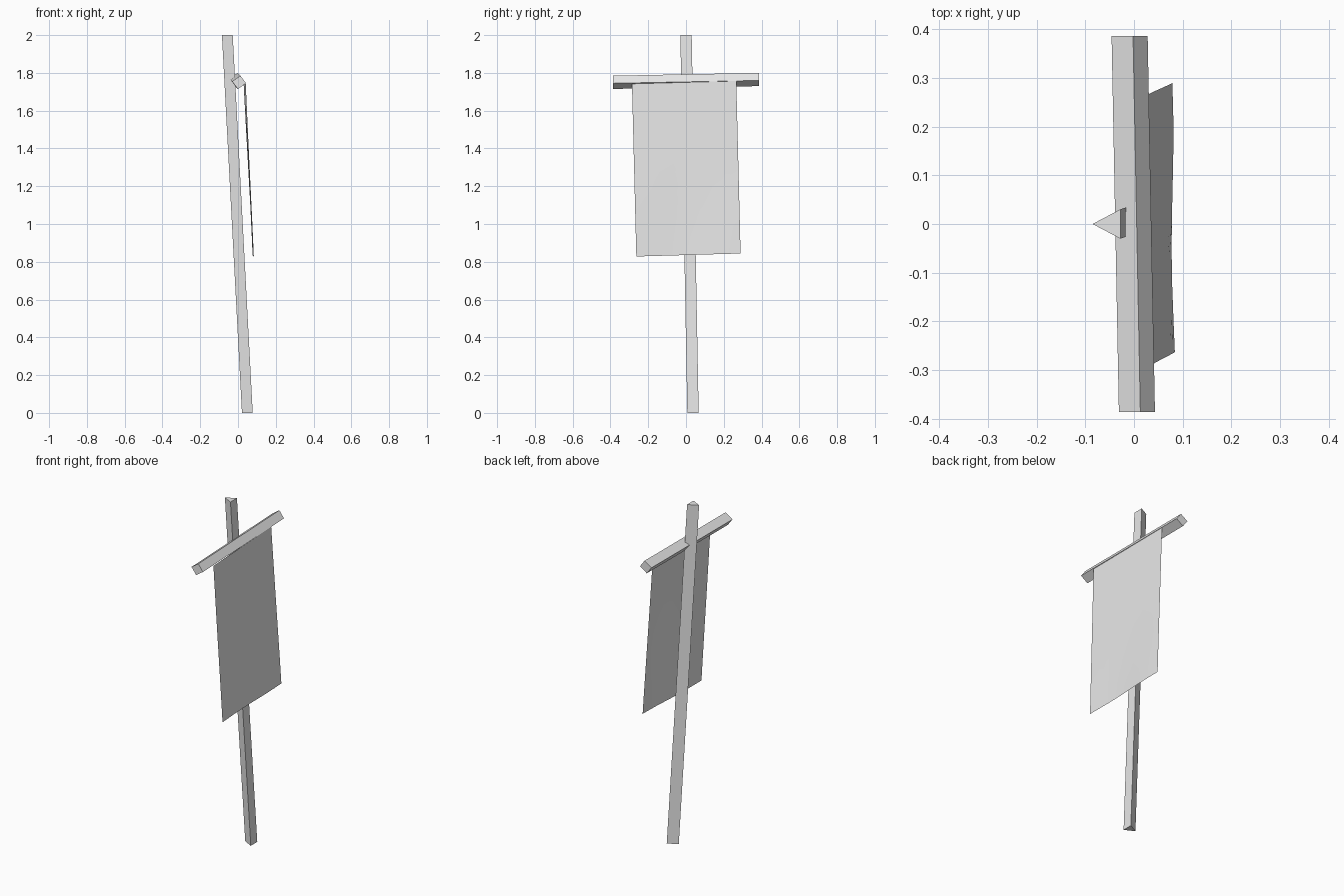
import bpy, bmesh, math
from mathutils import Vector

if "Cube" in bpy.data.objects:
    bpy.data.objects.remove(bpy.data.objects["Cube"])

grey = bpy.data.materials.new("plain_grey")
grey.diffuse_color = (0.8, 0.8, 0.8, 1)
grey.use_nodes = True
grey.node_tree.nodes["Principled BSDF"].inputs["Base Color"].default_value = grey.diffuse_color


def finish(bm, name):
    mesh = bpy.data.meshes.new(name)
    bm.to_mesh(mesh)
    bm.free()
    mesh.materials.append(grey)
    obj = bpy.data.objects.new(name, mesh)
    bpy.context.collection.objects.link(obj)
    return obj


def prism(name, profile, shift):
    """Straight beam: an end profile swept along a shift vector, capped at both ends."""
    bm = bmesh.new()
    start = [bm.verts.new(p) for p in profile]
    end = [bm.verts.new(Vector(p) + Vector(shift)) for p in profile]
    n = len(profile)
    bm.faces.new(start)
    bm.faces.new(end)
    for i in range(n):
        j = (i + 1) % n
        bm.faces.new((start[i], start[j], end[j], end[i]))
    bmesh.ops.recalc_face_normals(bm, faces=bm.faces)
    return finish(bm, name)


# Leaning three-sided pole
prism("pole",
      [(0.021, 0.037, 0), (0.078, 0.067, 0), (0.078, 0.007, 0)],
      (-0.106, -0.037, 2.0))

# Slightly tilted square crossbar, resting on one edge
prism("crossbar",
      [(0.013, -0.386, 1.785), (0.043, -0.386, 1.745),
       (-0.001, -0.386, 1.715), (-0.031, -0.386, 1.755)],
      (-0.015, 0.772, 0.015))

# Thin hanging cloth, nearly flat with a soft ripple near the hem
cols, rows = 8, 10
top_a, top_b = Vector((0.041, -0.286, 1.742)), Vector((0.029, 0.266, 1.757))
low_a, low_b = Vector((0.082, -0.263, 0.828)), Vector((0.077, 0.289, 0.844))
bm = bmesh.new()
grid = []
for r in range(rows + 1):
    v = r / rows
    row = []
    for c in range(cols + 1):
        u = c / cols
        p = top_a.lerp(top_b, u).lerp(low_a.lerp(low_b, u), v)
        p.x += 0.003 * v * v * math.sin(2 * math.pi * (u + 0.4 * v))
        row.append(bm.verts.new(p))
    grid.append(row)
for r in range(rows):
    for c in range(cols):
        f = bm.faces.new((grid[r][c], grid[r + 1][c],
                          grid[r + 1][c + 1], grid[r][c + 1]))
        f.smooth = True
finish(bm, "banner_cloth")
